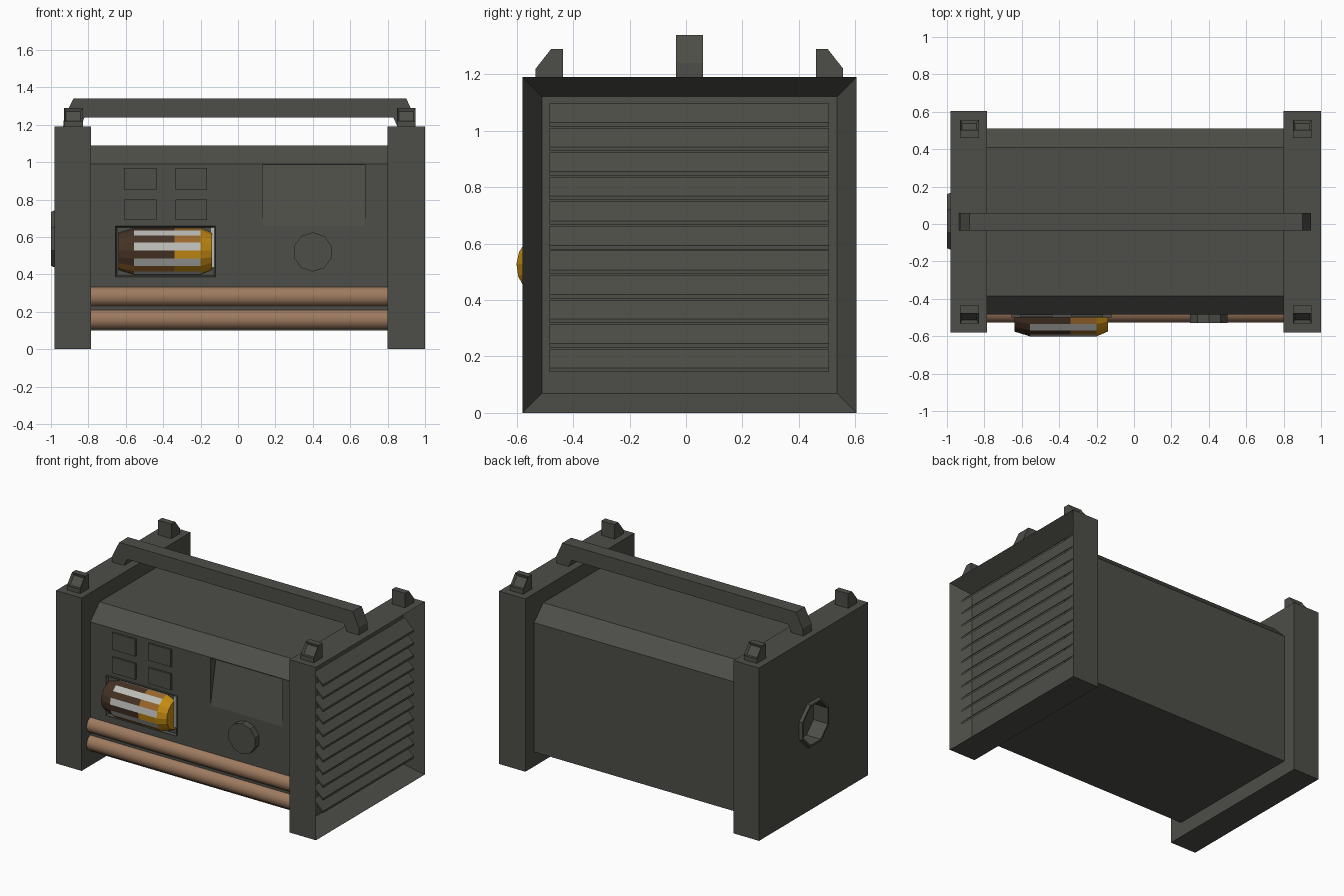
import bpy, bmesh, math
from mathutils import Vector

if "Cube" in bpy.data.objects:
    bpy.data.objects.remove(bpy.data.objects["Cube"])


def material(name, rgb):
    m = bpy.data.materials.new(name)
    m.diffuse_color = (*rgb, 1)
    m.use_nodes = True
    m.node_tree.nodes["Principled BSDF"].inputs["Base Color"].default_value = m.diffuse_color
    return m


GREY = material("dark_grey", (0.075, 0.075, 0.065))
COPPER = material("copper", (0.34, 0.195, 0.115))
ORANGE = material("orange", (0.56, 0.26, 0.006))
TAN = material("tan", (0.33, 0.14, 0.025))
BROWN = material("dark_brown", (0.06, 0.032, 0.018))
LIGHT = material("light_grey", (0.5, 0.5, 0.48))


def finish(name, bm, *mats):
    bmesh.ops.recalc_face_normals(bm, faces=bm.faces)
    me = bpy.data.meshes.new(name)
    bm.to_mesh(me)
    bm.free()
    for m in mats:
        me.materials.append(m)
    ob = bpy.data.objects.new(name, me)
    bpy.context.collection.objects.link(ob)
    return ob


def prism_bm(pts, axis, a, b):
    """Extrude a profile: (y,z) points along x, or (x,z) points along y."""
    bm = bmesh.new()
    put = (lambda p, t: (t, p[0], p[1])) if axis == "x" else (lambda p, t: (p[0], t, p[1]))
    lo = [bm.verts.new(put(p, a)) for p in pts]
    hi = [bm.verts.new(put(p, b)) for p in pts]
    bm.faces.new(lo)
    bm.faces.new(hi)
    n = len(pts)
    for i in range(n):
        bm.faces.new((lo[i], lo[(i + 1) % n], hi[(i + 1) % n], hi[i]))
    bmesh.ops.recalc_face_normals(bm, faces=bm.faces)
    return bm


def prism(name, pts, axis, a, b, mat=GREY):
    return finish(name, prism_bm(pts, axis, a, b), mat)


def rect(u0, u1, v0, v1):
    return [(u0, v0), (u1, v0), (u1, v1), (u0, v1)]


def ngon(u, v, r, n, turn=0.0):
    return [(u + r * math.cos(turn + 2 * math.pi * i / n),
             v + r * math.sin(turn + 2 * math.pi * i / n)) for i in range(n)]


def inset_facing(bm, direction, thickness, depth):
    d = Vector(direction).normalized()
    bm.normal_update()
    faces = [f for f in bm.faces if f.normal.dot(d) > 0.95]
    bmesh.ops.inset_region(bm, faces=faces, thickness=thickness, depth=0)
    bmesh.ops.translate(bm, verts=list({v for f in faces for v in f.verts}), vec=d * -depth)


def cut(ob, cutter):
    mod = ob.modifiers.new("cut", "BOOLEAN")
    mod.operation = "DIFFERENCE"
    mod.solver = "EXACT"
    mod.object = cutter
    cutter.hide_render = True
    cutter.hide_set(True)


# Main housing with chamfered top, and the sloped recess in its front
body = prism("housing", [(-0.485, 0.1), (0.51, 0.1), (0.51, 0.99), (0.41, 1.09),
                         (-0.385, 1.09), (-0.485, 0.99)], "x", -0.79, 0.805)
wedge = prism("recess_cutter", [(-0.42, 0.985), (-0.486, 0.655), (-0.55, 0.655), (-0.55, 0.985)],
              "x", 0.13, 0.68)
cut(body, wedge)

# End frames; the right one has a deep louvre opening
left = prism("left_end_frame", rect(-0.58, 0.605, 0, 1.19), "x", -0.98, -0.785)
bm = prism_bm(rect(-0.58, 0.605, 0, 1.19), "x", 0.8, 1.0)
inset_facing(bm, (1, 0, 0), 0.098, 0.12)
finish("right_end_frame", bm, GREY)

# Slanted louvres
for k in range(11):
    z = 0.145 + 0.087 * k
    slat = [(0.985, z), (0.985, z + 0.014), (0.915, z + 0.082), (0.915, z + 0.068)]
    prism("louvre", slat, "y", -0.484, 0.506)

# Octagonal port on the left end
turn = math.pi / 8
bm = prism_bm(ngon(0.015, 0.59, 0.17, 8, turn), "x", -0.999, -0.97)
for v in bm.verts:
    if v.co.x < -0.99:
        v.co.y = 0.015 + (v.co.y - 0.015) * 0.92
        v.co.z = 0.59 + (v.co.z - 0.59) * 0.92
port = finish("port_rim", bm, GREY)
hole = prism("port_cutter", ngon(0.015, 0.59, 0.142, 8, turn), "x", -1.1, -0.89)
cut(left, hole)
cut(port, hole)

# Carrying handle along the top
prism("handle", [(-0.935, 1.185), (-0.93, 1.24), (-0.88, 1.34), (0.9, 1.34), (0.945, 1.24),
                 (0.945, 1.185), (0.855, 1.185), (0.83, 1.24), (-0.82, 1.24), (-0.845, 1.185)],
      "y", -0.035, 0.06)

# Lifting lugs with a pocket in the sloped side
for x in (-0.88, 0.9):
    for s in (-1, 1):
        pts = [(0.012 + s * y, z) for y, z in
               ((0.545, 1.185), (0.545, 1.22), (0.49, 1.29), (0.448, 1.29), (0.448, 1.185))]
        bm = prism_bm(pts, "x", x - 0.05, x + 0.05)
        inset_facing(bm, (0, s * 0.07, 0.055), 0.016, 0.015)
        finish("lifting_lug", bm, GREY)

# Pipes along the lower front
for z in (0.159, 0.282):
    p = prism("pipe", ngon(-0.472, z, 0.054, 16), "x", -0.79, 0.805, COPPER)
    for f in p.data.polygons:
        f.use_smooth = len(f.vertices) == 4

# Four square buttons and a round knob
for x0, x1 in ((-0.61, -0.435), (-0.335, -0.165)):
    for z0, z1 in ((0.85, 0.968), (0.69, 0.8)):
        prism("button", rect(x0, x1, z0, z1), "y", -0.498, -0.48)
prism("knob", ngon(0.4, 0.52, 0.105, 10, 0.3), "y", -0.53, -0.48)

# Canister: mounting frame, then a tapered barrel with light strips
bm = prism_bm(rect(-0.655, -0.12, 0.387, 0.66), "y", -0.5, -0.48)
inset_facing(bm, (0, -1, 0), 0.012, 0.014)
finish("canister_frame", bm, GREY)
prism("canister_side_strip", rect(-0.145, -0.125, 0.44, 0.65), "y", -0.494, -0.485, LIGHT)

CY, CZ, N = -0.475, 0.523, 18
rings = [(-0.64, 0.1), (-0.555, 0.126), (-0.34, 0.126), (-0.2, 0.126), (-0.14, 0.1)]
bm = bmesh.new()
loops = [[bm.verts.new((x, CY - r * math.cos(math.radians(2 + 20 * i)),
                        CZ + r * math.sin(math.radians(2 + 20 * i)))) for i in range(N)]
         for x, r in rings]
for k in range(4):
    for i in range(N):
        j = (i + 1) % N
        f = bm.faces.new((loops[k][i], loops[k][j], loops[k + 1][j], loops[k + 1][i]))
        if k in (1, 2) and i % 2 == 0:
            f.material_index = 3          # light strip
        elif k < 2:
            f.material_index = 1 if i < 9 or i > 15 else 2    # dark half
        else:
            f.material_index = 2 if k == 2 and 1 <= i < 9 else 0
bm.faces.new(loops[0]).material_index = 1
bm.faces.new(loops[-1])
finish("canister", bm, ORANGE, BROWN, TAN, LIGHT)
